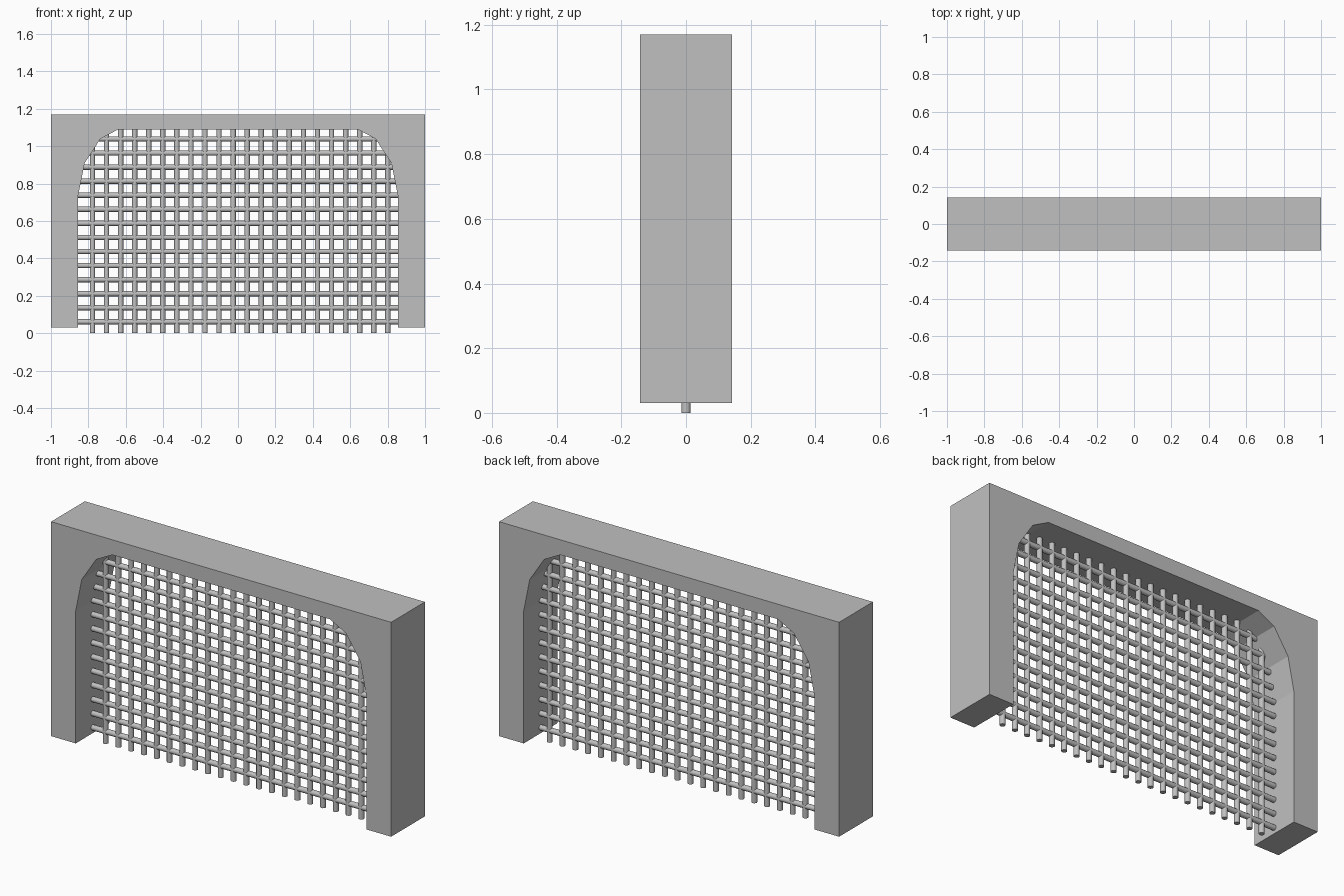
import bpy, bmesh, math
from mathutils import Matrix, Vector

if "Cube" in bpy.data.objects:
    bpy.data.objects.remove(bpy.data.objects["Cube"])

mat = bpy.data.materials.new("light_grey")
mat.use_nodes = True
GREY = (0.53, 0.53, 0.53, 1)
mat.diffuse_color = GREY
mat.node_tree.nodes["Principled BSDF"].inputs["Base Color"].default_value = GREY

HALF_DEPTH = 0.142
BOTTOM, TOP = 0.03, 1.17
BAR_RADIUS = 0.0142
BAR_STEP = 0.0752


def finish(name, bm):
    bmesh.ops.recalc_face_normals(bm, faces=bm.faces)
    mesh = bpy.data.meshes.new(name)
    bm.to_mesh(mesh)
    bm.free()
    mesh.materials.append(mat)
    obj = bpy.data.objects.new(name, mesh)
    bpy.context.collection.objects.link(obj)
    return obj


# Archway: block outline with a chamfered arch opening, extruded in depth
half_arch = [(0.855, BOTTOM), (0.855, 0.735), (0.82, 0.91), (0.735, 1.04), (0.64, 1.09)]
arch = half_arch + [(-x, z) for x, z in reversed(half_arch)]
outline = [(-1, BOTTOM), (-1, TOP), (1, TOP), (1, BOTTOM)] + arch
bm = bmesh.new()
face = bm.faces.new([bm.verts.new((x, -HALF_DEPTH, z)) for x, z in outline])
ext = bmesh.ops.extrude_face_region(bm, geom=[face])
moved = [g for g in ext["geom"] if isinstance(g, bmesh.types.BMVert)]
bmesh.ops.translate(bm, verts=moved, vec=(0, 2 * HALF_DEPTH, 0))
finish("archway", bm)


def add_bar(bm, start, end):
    start, end = Vector(start), Vector(end)
    axis = end - start
    turn = axis.to_track_quat("Z", "Y").to_matrix().to_4x4()
    bmesh.ops.create_cone(bm, cap_ends=True, segments=12, radius1=BAR_RADIUS,
                          radius2=BAR_RADIUS, depth=axis.length,
                          matrix=Matrix.Translation((start + end) / 2) @ turn)


def smooth(obj):
    bpy.ops.object.select_all(action="DESELECT")
    obj.select_set(True)
    bpy.context.view_layer.objects.active = obj
    bpy.ops.object.shade_smooth_by_angle(angle=math.radians(40))


# Upright bars of the grille, hanging just below the archway
bm = bmesh.new()
for i in range(22):
    x = -0.778 + i * BAR_STEP
    add_bar(bm, (x, 0, 0), (x, 0, 1.1))
smooth(finish("upright_bars", bm))

# Level bars of the grille, let into the side walls
bm = bmesh.new()
for i in range(14):
    z = 0.061 + i * BAR_STEP
    add_bar(bm, (-0.865, 0, z), (0.865, 0, z))
smooth(finish("level_bars", bm))
